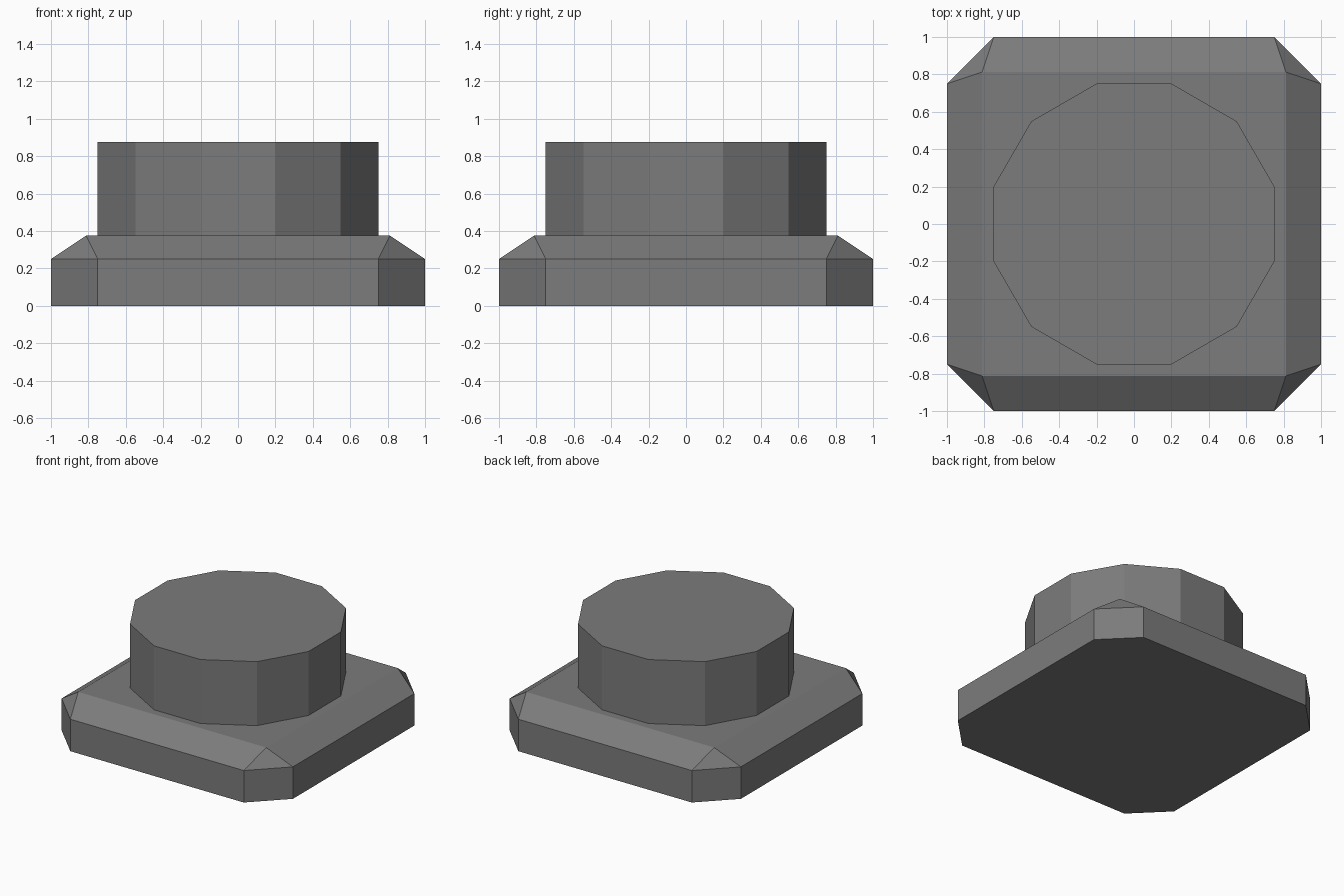
import bpy, bmesh, math

if "Cube" in bpy.data.objects:
    bpy.data.objects.remove(bpy.data.objects["Cube"])

grey = bpy.data.materials.new("mid_grey")
grey.diffuse_color = (0.2, 0.2, 0.2, 1)
grey.use_nodes = True
grey.node_tree.nodes["Principled BSDF"].inputs["Base Color"].default_value = grey.diffuse_color


def finish(bm, name):
    bmesh.ops.recalc_face_normals(bm, faces=bm.faces)
    mesh = bpy.data.meshes.new(name)
    bm.to_mesh(mesh)
    bm.free()
    mesh.materials.append(grey)
    obj = bpy.data.objects.new(name, mesh)
    bpy.context.collection.objects.link(obj)
    return obj


# Base plate: clipped-corner slab sloping in to a square top
EDGE, CLIP, TOP = 1.0, 0.75, 0.8125
Z_RIM, Z_TOP, Z_HEAD = 0.25, 0.375, 0.875

bm = bmesh.new()
outline = []
for sx, sy in ((1, 1), (-1, 1), (-1, -1), (1, -1)):
    pair = [(sx * EDGE, sy * CLIP), (sx * CLIP, sy * EDGE)]
    outline += pair if sx * sy > 0 else pair[::-1]
low = [bm.verts.new((x, y, 0)) for x, y in outline]
rim = [bm.verts.new((x, y, Z_RIM)) for x, y in outline]
top = [bm.verts.new((sx * TOP, sy * TOP, Z_TOP))
       for sx, sy in ((1, 1), (-1, 1), (-1, -1), (1, -1))]
bm.faces.new(low)
bm.faces.new(top)
for i in range(8):
    j = (i + 1) % 8
    bm.faces.new((low[i], low[j], rim[j], rim[i]))
for i in range(4):
    a, b, c = rim[2 * i], rim[2 * i + 1], rim[(2 * i + 2) % 8]
    bm.faces.new((a, b, top[i]))                      # corner facet
    bm.faces.new((b, c, top[(i + 1) % 4], top[i]))    # sloped side
finish(bm, "base_plate")

# Round head: twelve-sided drum with flats facing the axes
bm = bmesh.new()
radius = 0.75 / math.cos(math.pi / 12)
ring = [bm.verts.new((radius * math.cos(a), radius * math.sin(a), Z_TOP))
        for a in (math.pi / 12 + k * math.pi / 6 for k in range(12))]
base = bm.faces.new(ring)
new = bmesh.ops.extrude_face_region(bm, geom=[base], use_keep_orig=True)["geom"]
bmesh.ops.translate(bm, vec=(0, 0, Z_HEAD - Z_TOP),
                    verts=[v for v in new if isinstance(v, bmesh.types.BMVert)])
finish(bm, "round_head")
